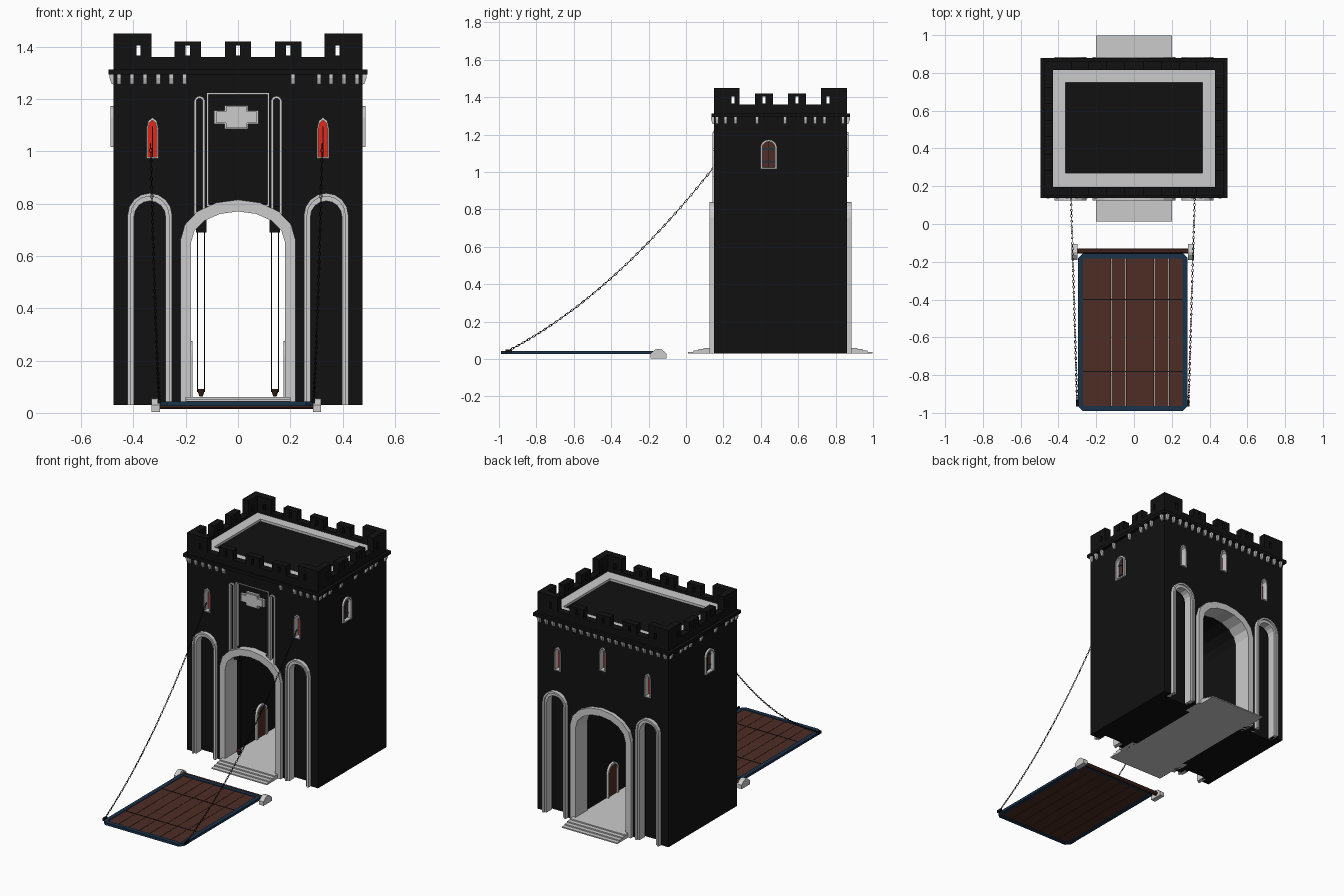
import bpy, bmesh, math
from mathutils import Vector, Matrix

if "Cube" in bpy.data.objects:
    bpy.data.objects.remove(bpy.data.objects["Cube"])


def material(name, col):
    m = bpy.data.materials.new(name)
    m.diffuse_color = (*col, 1)
    m.use_nodes = True
    m.node_tree.nodes["Principled BSDF"].inputs["Base Color"].default_value = m.diffuse_color
    return m


BLACK = material("black_stone", (0.0056, 0.0056, 0.0056))
BROWN = material("brown_wood", (0.076, 0.026, 0.018))
BLUE = material("blue_iron", (0.01, 0.032, 0.07))
RED = material("red_glass", (0.75, 0.02, 0.01))


def finish(name, bm, mat=None):
    bmesh.ops.recalc_face_normals(bm, faces=bm.faces)
    me = bpy.data.meshes.new(name)
    bm.to_mesh(me)
    bm.free()
    ob = bpy.data.objects.new(name, me)
    bpy.context.collection.objects.link(ob)
    if mat:
        me.materials.append(mat)
    return ob


def boxes(name, items, mat=None):
    """Each item is x0, x1, y0, y1, z0, z1."""
    bm = bmesh.new()
    for x0, x1, y0, y1, z0, z1 in items:
        m = Matrix.Translation(((x0 + x1) / 2, (y0 + y1) / 2, (z0 + z1) / 2))
        bmesh.ops.create_cube(bm, size=1, matrix=m @ Matrix.Diagonal((x1 - x0, y1 - y0, z1 - z0, 1)))
    return finish(name, bm, mat)


def prism(name, pts, d0, d1, place, mat=None):
    bm = bmesh.new()
    a, b = [[bm.verts.new(place(u, d, z)) for u, z in pts] for d in (d0, d1)]
    bm.faces.new(a)
    bm.faces.new(b)
    for i in range(len(pts)):
        j = (i + 1) % len(pts)
        bm.faces.new((a[i], a[j], b[j], b[i]))
    return finish(name, bm, mat)


def frame(name, outer, inner, d0, d1, place, mat=None, closed=True):
    bm = bmesh.new()
    rings = [[bm.verts.new(place(u, d, z)) for u, z in p]
             for p, d in ((outer, d0), (outer, d1), (inner, d1), (inner, d0))]
    n = len(outer)
    for i in range(n if closed else n - 1):
        j = (i + 1) % n
        for k in range(4):
            a, b = rings[k], rings[(k + 1) % 4]
            bm.faces.new((a[i], a[j], b[j], b[i]))
    if not closed:
        for i in (0, n - 1):
            bm.faces.new([r[i] for r in rings])
    return finish(name, bm, mat)


def arch(c, z0, spring, hw, rise, n=8):
    arc = [(c + hw * math.cos(math.pi * i / n), spring + rise * math.sin(math.pi * i / n)) for i in range(n + 1)]
    return [(c + hw, z0)] + arc + [(c - hw, z0)]


def rect(c, z0, z1, hw, cut=0.0):
    if not cut:
        return [(c - hw, z0), (c + hw, z0), (c + hw, z1), (c - hw, z1)]
    return [(c - hw + cut, z0), (c + hw - cut, z0), (c + hw, z0 + cut), (c + hw, z1 - cut),
            (c + hw - cut, z1), (c - hw + cut, z1), (c - hw, z1 - cut), (c - hw, z0 + cut)]


# wall coordinate systems: u along wall, d outward, z up
X, Y0, Y1 = 0.475, 0.15, 0.86
front = lambda u, d, z: (u, Y0 - d, z)
back = lambda u, d, z: (u, Y1 + d, z)
right = lambda u, d, z: (X + d, u, z)
left = lambda u, d, z: (-X - d, u, z)
SIDES = (("front", front), ("back", back))

# tower body with carved openings
tower = boxes("tower_body", [(-X, X, Y0, Y1, 0.03, 1.31)], BLACK)


def carve(pts, d0, d1, place):
    c = prism("cutter", pts, d0, d1, place)
    c.hide_render = True
    m = tower.modifiers.new("cut", "BOOLEAN")
    m.operation, m.solver, m.object = "DIFFERENCE", "EXACT", c
    bpy.context.view_layer.objects.active = tower
    bpy.ops.object.modifier_apply(modifier="cut")
    bpy.data.objects.remove(c)


# gate passage
carve(arch(0, 0, 0.65, 0.187, 0.127), -0.9, 0.1, front)
for n, f in SIDES:
    frame(n + "_gate_arch", arch(0, 0.03, 0.66, 0.22, 0.155), arch(0, 0.03, 0.65, 0.18, 0.12),
          -0.1, 0.025, f, closed=False)
    # blind arches either side of the gate
    for s in (-1, 1):
        c = s * 0.337
        carve(arch(c, 0, 0.75, 0.065, 0.065), -0.05, 0.1, f)
        frame(n + "_blind_arch", arch(c, 0.03, 0.755, 0.085, 0.085), arch(c, 0.03, 0.75, 0.06, 0.06),
              -0.04, 0.015, f, closed=False)
        frame(n + "_blind_arch_rim", arch(c, 0.03, 0.755, 0.085, 0.085), arch(c, 0.03, 0.755, 0.073, 0.073),
              0.01, 0.025, f, closed=False)


# pointed red windows
def red_window(name, c, z, f):
    carve(arch(c, z, z + 0.11, 0.02, 0.04, 4), -0.05, 0.1, f)
    frame(name + "_frame", arch(c, z - 0.003, z + 0.11, 0.023, 0.044, 4),
          arch(c, z + 0.003, z + 0.11, 0.017, 0.034, 4), -0.045, 0.008, f)
    prism(name + "_glass", arch(c, z, z + 0.11, 0.018, 0.037, 4), -0.05, -0.03, f, RED)
    prism(name + "_bar", rect(c, z, z + 0.12, 0.002), -0.03, -0.026, f, BLACK)


for n, f in SIDES:
    for c in (-0.327, 0.325):
        red_window(n + "_window", c, 0.975, f)
red_window("back_middle_window", 0, 1.06, back)

# shuttered side windows
for n, f in (("right", right), ("left", left)):
    c, z = 0.442, 1.02
    carve(arch(c, z, z + 0.11, 0.038, 0.036), -0.03, 0.1, f)
    frame(n + "_window_frame", arch(c, z - 0.004, z + 0.11, 0.045, 0.043),
          arch(c, z + 0.004, z + 0.11, 0.034, 0.033), -0.025, 0.012, f)
    prism(n + "_shutter", arch(c, z, z + 0.11, 0.036, 0.035), -0.03, -0.012, f, BROWN)
    for h in (0.03, 0.1):
        prism(n + "_shutter_strap", rect(c, z + h, z + h + 0.008, 0.034), -0.012, -0.008, f, BLUE)
    prism(n + "_shutter_split", rect(c, z, z + 0.14, 0.002), -0.012, -0.009, f, BLACK)

# central front panel, cross badge and lifting slots
carve(rect(0, 0.8, 1.22, 0.115), -0.02, 0.1, front)
frame("panel_trim", rect(0, 0.79, 1.222, 0.119), rect(0, 0.795, 1.217, 0.113), -0.02, 0.004, front)
cross = [(-.085, -.025), (-.045, -.025), (-.045, -.045), (.045, -.045), (.045, -.025), (.085, -.025),
         (.085, .025), (.045, .025), (.045, .045), (-.045, .045), (-.045, .025), (-.085, .025)]
badge = lambda k: [(-0.006 + u * k, 1.13 + z * k) for u, z in cross]
prism("badge_base", badge(1), -0.02, -0.005, front)
prism("badge_face", badge(0.9), -0.006, 0.002, front)
for s in (-1, 1):
    c = s * 0.147
    carve(arch(c, 0.76, 1.19, 0.015, 0.015), -0.07, 0.1, front)
    frame("slot_trim", arch(c, 0.74, 1.19, 0.021, 0.021), arch(c, 0.74, 1.19, 0.012, 0.012),
          -0.01, 0.008, front, closed=False)
    # counterweight ropes hanging in the gateway
    c = s * 0.141
    boxes("rope_block", [(c - 0.02, c + 0.02, 0.19, 0.24, 0.69, 0.79)], BLACK)
    boxes("hanging_ropes", [(c + e - 0.002, c + e + 0.002, 0.21, 0.214, 0.08, 0.7) for e in (-0.013, 0.013)], BLACK)
    bm = bmesh.new()
    bmesh.ops.create_cone(bm, cap_ends=True, segments=8, radius1=0.006, radius2=0.016, depth=0.03,
                          matrix=Matrix.Translation((c, 0.212, 0.077)))
    finish("rope_weight", bm, BROWN)
    # small doors inside the passage
    f = lambda u, d, z, s=s: (s * (0.187 - d), u, z)
    frame("inner_door_frame", arch(0.5, 0.06, 0.22, 0.055, 0.055), arch(0.5, 0.06, 0.22, 0.042, 0.042),
          -0.01, 0.014, f, closed=False)
    prism("inner_door", arch(0.5, 0.06, 0.22, 0.044, 0.044), -0.01, 0.006, f, BROWN)

# floor and steps
boxes("passage_floor", [(-0.187, 0.187, 0.1, 0.91, 0.03, 0.06)])
steps = []
for i in range(4):
    a, h = 0.012 + 0.027 * i, 0.03 + 0.0075 * (i + 1)
    steps += [(-0.2, 0.2, a, 0.149, 0.03, h), (-0.2, 0.2, 0.861, 1.01 - a, 0.03, h)]
boxes("steps", steps)

# cornice and corbels
boxes("cornice", [(-0.495, 0.495, 0.137, 0.878, 1.293, 1.313)], BLACK)
fu = (-0.455, -0.405, -0.355, -0.305, -0.255, -0.205)
profile = [(0, 1.255), (0.008, 1.258), (0.016, 1.28), (0.016, 1.294), (0, 1.294)]


def corbels(name, us, f):
    for c in us:
        prism(name, profile, c - 0.008, c + 0.008, lambda d, u, z: f(u, d, z))


corbels("front_corbel", fu + (0.21, 0.31, 0.355, 0.405, 0.455), front)
corbels("back_corbel", [-0.455 + 0.0507 * i for i in range(19)], back)
for n, f in (("right_corbel", right), ("left_corbel", left)):
    corbels(n, (0.165, 0.21, 0.265, 0.38, 0.53, 0.64, 0.69, 0.74, 0.84), f)

# parapet and slit merlons
T, parts = 0.045, []


def merlon(a, b, slit, top, f):
    for u0, u1, z0, z1 in ((a, slit - 0.008, 1.31, top), (slit + 0.008, b, 1.31, top),
                           (slit - 0.008, slit + 0.008, 1.31, 1.366), (slit - 0.008, slit + 0.008, 1.405, top)):
        p, q = f(u0, 0, z0), f(u1, -T, z1)
        parts.append(tuple(v for k in range(3) for v in sorted((p[k], q[k]))))


for n, f in SIDES:
    parts.append((-X, X, *sorted((f(0, 0, 0)[1], f(0, -T, 0)[1])), 1.31, 1.36))
    merlon(-X, -0.33, -0.38, 1.45, f)
    merlon(0.33, X, 0.38, 1.45, f)
    for c in (-0.192, 0, 0.192):
        merlon(c - 0.05, c + 0.05, c, 1.42, f)
for f in (right, left):
    parts.append((*sorted((f(0, 0, 0)[0], f(0, -T, 0)[0])), Y0 + T, Y1 - T, 1.31, 1.36))
    merlon(Y0 + T, 0.287, 0.25, 1.45, f)
    merlon(0.723, Y1 - T, 0.76, 1.45, f)
    for c in (0.417, 0.593):
        merlon(c - 0.048, c + 0.048, c, 1.42, f)
boxes("parapet", parts, BLACK)

# wall walk and roof
flat = lambda u, d, z: (u, z, d)
frame("wall_walk", rect(0, 0.195, 0.815, 0.43), rect(0, 0.27, 0.75, 0.363), 1.3, 1.34, flat)
boxes("roof", [(-0.365, 0.365, 0.268, 0.752, 1.305, 1.325)], BLACK)

# drawbridge
CX = -0.006
frame("bridge_rim", rect(CX, -0.99, -0.155, 0.29, 0.025), rect(CX, -0.963, -0.182, 0.263, 0.004),
      0.027, 0.043, flat, BLUE)
w = 0.532 / 7
boxes("bridge_planks", [(CX - 0.266 + w * i + 0.001, CX - 0.266 + w * (i + 1) - 0.001, -0.97, -0.175, 0.031, 0.039)
                        for i in range(7)], BROWN)
boxes("bridge_straps", [(CX - 0.264, CX + 0.264, y - 0.003, y + 0.003, 0.037, 0.0405) for y in (-0.78, -0.4)], BLACK)
bm = bmesh.new()
bmesh.ops.create_cone(bm, cap_ends=True, segments=10, radius1=0.014, radius2=0.014, depth=0.62,
                      matrix=Matrix.Translation((CX, -0.143, 0.028)) @ Matrix.Rotation(math.pi / 2, 4, "Y"))
finish("hinge_bar", bm, BROWN)
lug = [(-0.19, 0.003), (-0.105, 0.003), (-0.105, 0.03), (-0.13, 0.05), (-0.147, 0.055), (-0.165, 0.05), (-0.19, 0.03)]
for s in (-1, 1):
    prism("hinge_lug", lug, 0.292, 0.324, lambda u, d, z: (CX + s * d, u, z))

# sagging chains
for s in (-1, 1):
    p0, p2 = Vector((CX + s * 0.295, -0.95, 0.045)), Vector((CX + s * 0.328, 0.152, 1.03))
    p1 = (p0 + p2) / 2
    p1.z = 0.33
    bm, N = bmesh.new(), 76
    for k in range(N):
        t = (k + 0.5) / N
        pos = p0 * (1 - t) ** 2 + p1 * 2 * t * (1 - t) + p2 * t * t
        tan = (p1 - p0) * (1 - t) + (p2 - p1) * t
        m = Matrix.Translation(pos) @ tan.to_track_quat("X", "Z").to_matrix().to_4x4() \
            @ Matrix.Rotation(k % 2 * math.pi / 2, 4, "X")
        g = []
        for i in range(8):
            a = i * math.pi / 4
            g.append([bm.verts.new(m @ Vector(((0.0115 + 0.0018 * math.cos(b)) * math.cos(a),
                                               (0.0045 + 0.0018 * math.cos(b)) * math.sin(a), 0.0018 * math.sin(b))))
                      for b in (0, math.pi / 2, math.pi, 1.5 * math.pi)])
        for i in range(8):
            for j in range(4):
                h, q = (i + 1) % 8, (j + 1) % 4
                bm.faces.new((g[i][j], g[h][j], g[h][q], g[i][q]))
    finish("chain", bm, BLACK)
    boxes("chain_anchor", [(p0.x - 0.006, p0.x + 0.006, -0.965, -0.93, 0.035, 0.052)], BLACK)
